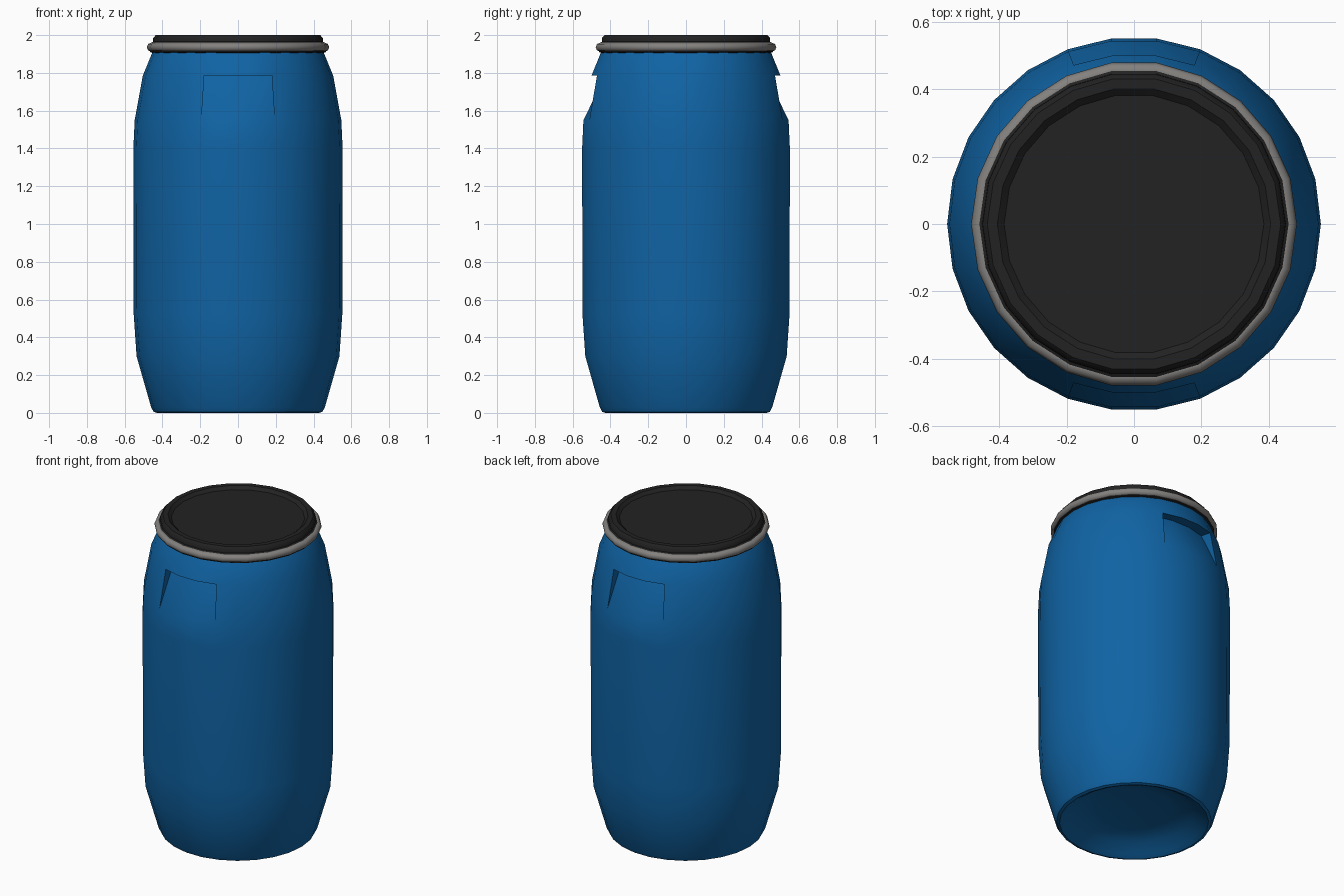
import bpy, bmesh, math

if "Cube" in bpy.data.objects:
    bpy.data.objects.remove(bpy.data.objects["Cube"])

SIDES = 26


def material(name, rgb):
    m = bpy.data.materials.new(name)
    m.diffuse_color = (*rgb, 1)
    m.use_nodes = True
    m.node_tree.nodes["Principled BSDF"].inputs["Base Color"].default_value = m.diffuse_color
    return m


blue = material("blue plastic", (0.005, 0.125, 0.37))
black = material("black plastic", (0.016, 0.016, 0.016))
steel = material("grey steel", (0.23, 0.22, 0.21))


def lathe(bm, profile, sides, closed=False):
    """Revolve (radius, height) points about z; zero radius makes a pole."""
    rings = []
    for r, z in profile:
        if r == 0:
            rings.append([bm.verts.new((0, 0, z))] * sides)
        else:
            rings.append([bm.verts.new((r * math.cos(2 * math.pi * k / sides),
                                        r * math.sin(2 * math.pi * k / sides), z))
                          for k in range(sides)])
    pairs = list(zip(rings, rings[1:]))
    if closed:
        pairs.append((rings[-1], rings[0]))
    for a, b in pairs:
        for k in range(sides):
            n = (k + 1) % sides
            bm.faces.new(list(dict.fromkeys((a[k], a[n], b[n], b[k]))))
    return rings


def finish(bm, name, mat, angle):
    bmesh.ops.recalc_face_normals(bm, faces=bm.faces[:])
    mesh = bpy.data.meshes.new(name)
    bm.to_mesh(mesh)
    bm.free()
    mesh.materials.append(mat)
    ob = bpy.data.objects.new(name, mesh)
    bpy.context.collection.objects.link(ob)
    bpy.ops.object.select_all(action='DESELECT')
    bpy.context.view_layer.objects.active = ob
    ob.select_set(True)
    bpy.ops.object.shade_smooth_by_angle(angle=math.radians(angle))


# Barrel body with a hollowed underside
bm = bmesh.new()
rings = lathe(bm, [(0, 0.09), (0.22, 0.085), (0.34, 0.06), (0.40, 0.015),
                   (0.43, 0.0), (0.447, 0.006), (0.46, 0.03), (0.537, 0.30),
                   (0.552, 0.52), (0.554, 1.40), (0.547, 1.55),
                   (0.504, 1.785), (0.455, 1.905), (0.43, 1.94), (0, 1.94)], SIDES)

# Hand grips: three columns wide, undercut below the shoulder, front and back
low, lip = rings[10], rings[11]
for start, side in ((5, 1), (18, -1)):
    cols = range(start, start + 4)
    inner = {k: bm.verts.new((lip[k].co.x, lip[k].co.y - side * 0.08, 1.80)) for k in cols}
    for k in cols[:-1]:
        old = bm.faces.get((low[k], low[k + 1], lip[k + 1], lip[k]))
        bm.faces.remove(old)
        bm.faces.new((low[k], low[k + 1], inner[k + 1], inner[k]))
        bm.faces.new((inner[k], inner[k + 1], lip[k + 1], lip[k]))
    for k in (cols[0], cols[-1]):
        bm.faces.new((low[k], inner[k], lip[k]))
finish(bm, "barrel_body", blue, 40)

# Lid with a raised rim and sunken centre panel
bm = bmesh.new()
lathe(bm, [(0, 1.945), (0.44, 1.945), (0.45, 1.905), (0.466, 1.91), (0.466, 1.955),
           (0.45, 1.965), (0.449, 1.985), (0.435, 2.0), (0.405, 2.0),
           (0.385, 1.982), (0, 1.982)], 22)
finish(bm, "lid", black, 40)

# Clamping ring around the lid
bm = bmesh.new()
lathe(bm, [(0.459 + 0.024 * math.cos(math.tau * i / 8),
            1.936 + 0.024 * math.sin(math.tau * i / 8)) for i in range(8)],
      22, closed=True)
finish(bm, "clamp_ring", steel, 60)
